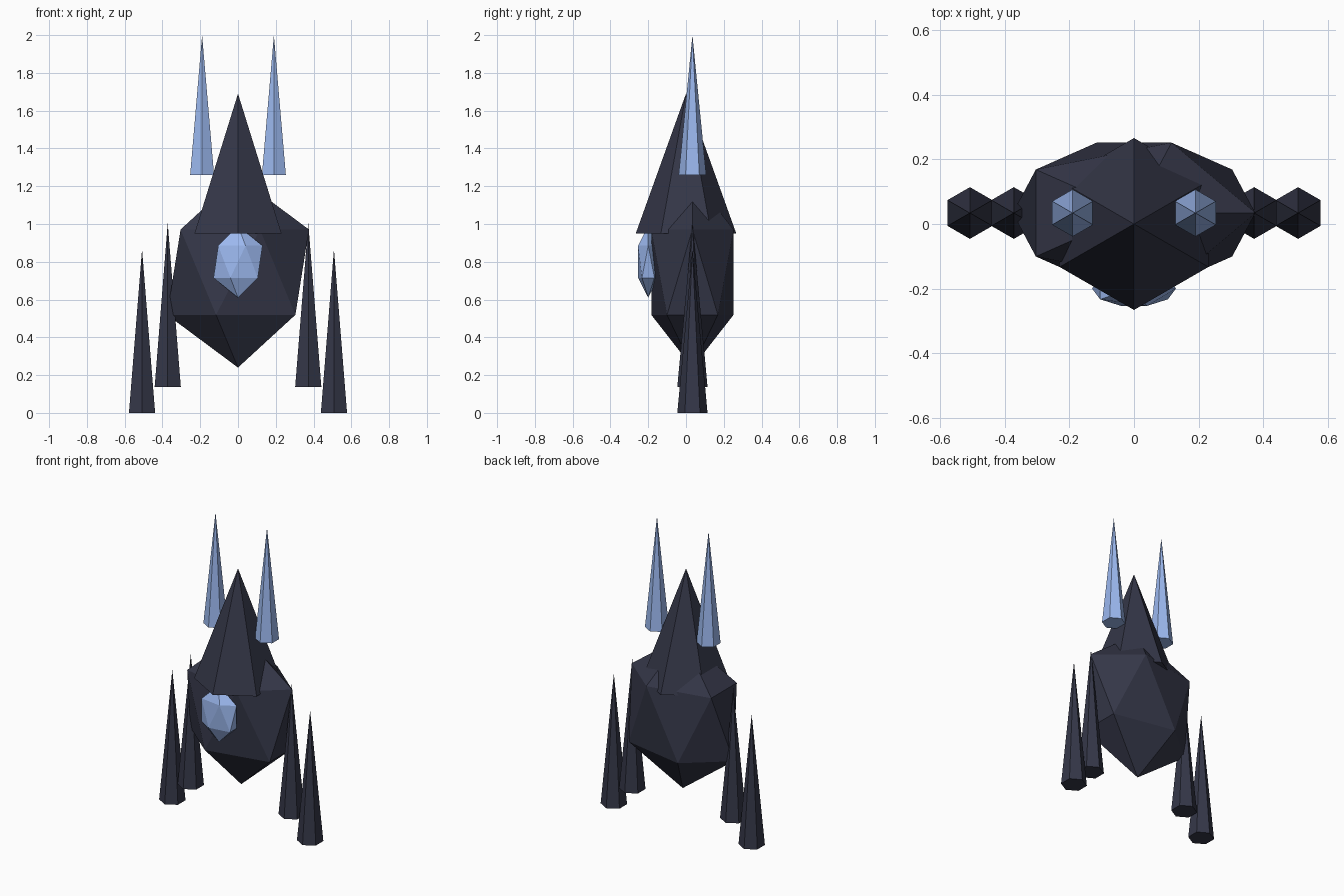
import bpy

if "Cube" in bpy.data.objects:
    bpy.data.objects.remove(bpy.data.objects["Cube"])

Y = 0.034  # depth of the body axis


def material(name, rgb):
    m = bpy.data.materials.new(name)
    m.diffuse_color = (*rgb, 1)
    m.use_nodes = True
    m.node_tree.nodes["Principled BSDF"].inputs["Base Color"].default_value = m.diffuse_color
    return m


dark = material("dark_shell", (0.035, 0.038, 0.065))
blue = material("pale_blue", (0.33, 0.48, 0.86))


def finish(name, mat):
    ob = bpy.context.object
    ob.name = name
    ob.data.materials.append(mat)
    return ob


def gem(name, centre, radii, mat):
    """Stretched 20-sided solid."""
    bpy.ops.mesh.primitive_ico_sphere_add(subdivisions=1, radius=1, location=centre)
    ob = finish(name, mat)
    ob.scale = radii
    bpy.ops.object.transform_apply(location=False, rotation=False, scale=True)


def spike(name, x, y, z0, z1, radius, mat):
    """Upright six-sided cone from z0 to z1."""
    bpy.ops.mesh.primitive_cone_add(vertices=6, radius1=radius, radius2=0,
                                    depth=z1 - z0, location=(x, y, (z0 + z1) / 2))
    finish(name, mat)


# Torso and the pointed hood over it
gem("body", (0, Y, 0.745), (0.42, 0.256, 0.505), dark)
spike("hood", 0, 0, 0.95, 1.69, 0.266, dark)

# Glowing chest gem
gem("chest_gem", (0, -0.2, 0.80), (0.145, 0.063, 0.19), blue)

# Paired horns and legs
for side, s in (("left", -1), ("right", 1)):
    spike(f"{side}_horn", s * 0.19, Y, 1.26, 2.0, 0.073, blue)
    spike(f"{side}_inner_leg", s * 0.372, Y, 0.138, 1.005, 0.08, dark)
    spike(f"{side}_outer_leg", s * 0.508, Y, 0.0, 0.867, 0.08, dark)
